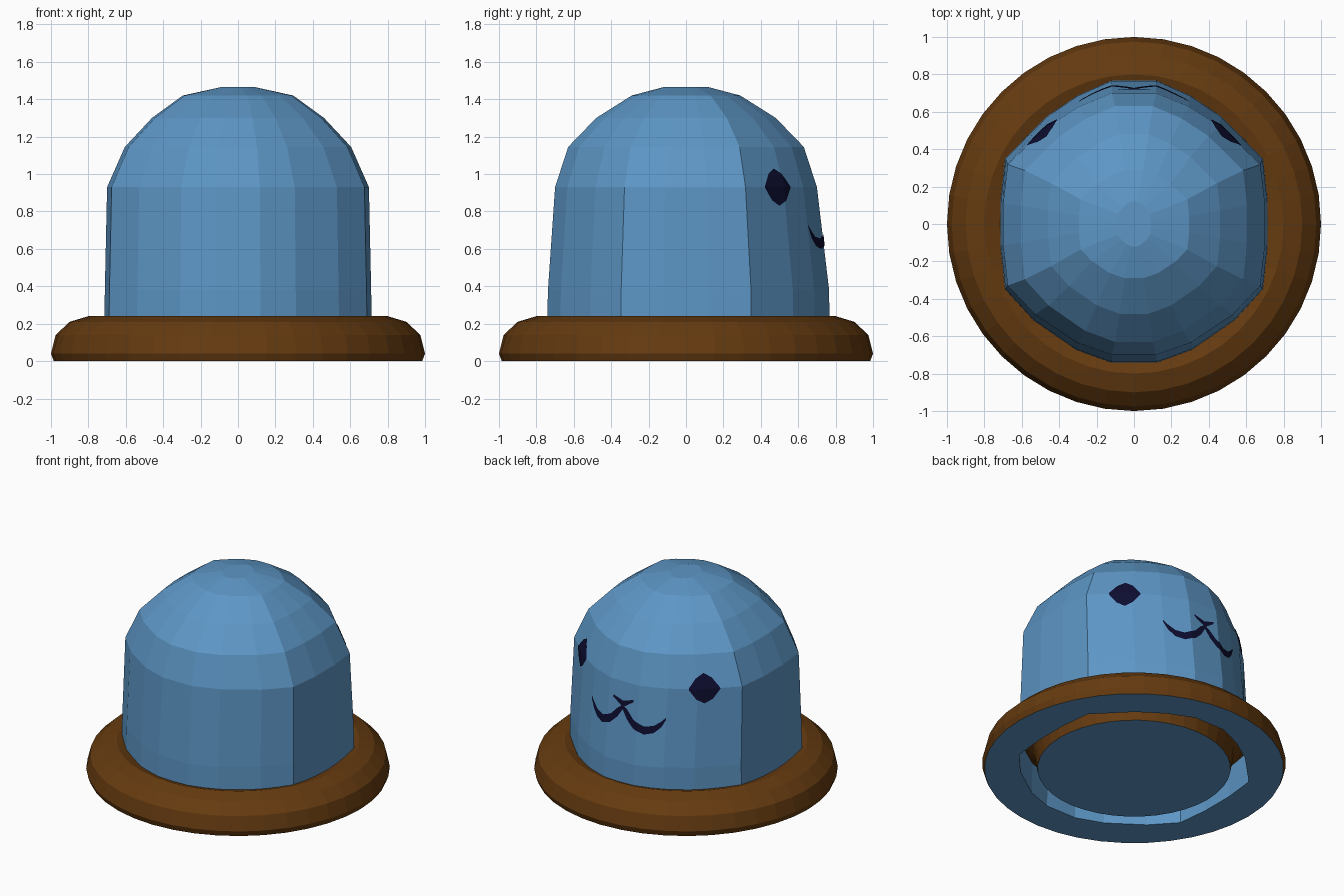
import bpy, bmesh, math
from mathutils import Vector
from mathutils.bvhtree import BVHTree

if "Cube" in bpy.data.objects:
    bpy.data.objects.remove(bpy.data.objects["Cube"])


def material(name, colour):
    m = bpy.data.materials.new(name)
    m.diffuse_color = (*colour, 1)
    m.use_nodes = True
    m.node_tree.nodes["Principled BSDF"].inputs["Base Color"].default_value = m.diffuse_color
    return m


BLUE = material("soft blue", (0.109, 0.305, 0.56))
BROWN = material("earth brown", (0.130, 0.043, 0.005))
NAVY = material("dark navy", (0.004, 0.004, 0.03))


def finish(bm, name, mat):
    me = bpy.data.meshes.new(name)
    bm.to_mesh(me)
    bm.free()
    me.materials.append(mat)
    ob = bpy.data.objects.new(name, me)
    bpy.context.collection.objects.link(ob)
    return ob


def loft(bm, loops):
    rows = [[bm.verts.new(p) for p in loop] for loop in loops]
    n = len(rows[0])
    for a, b in zip(rows, rows[1:]):
        for i in range(n):
            j = (i + 1) % n
            bm.faces.new((a[i], a[j], b[j], b[i]))
    return rows


def circle(r, z, n=40):
    return [(r * math.cos(math.tau * i / n), r * math.sin(math.tau * i / n), z) for i in range(n)]


# Body: a boxy-round outline lofted upward into a dome, open underneath
half = [(.12, .77), (.30, .69), (.47, .575), (.69, .35), (.715, .12),
        (.715, -.12), (.69, -.35), (.54, -.515), (.31, -.675), (.12, -.745)]
outline = half[::-1] + [(-x, y) for x, y in half]  # counter-clockwise from the front
# height, half width, front depth, back depth
sections = [(0, .718, .747, .77), (.38, .712, .738, .765), (.93, .70, .70, .70),
            (1.145, .605, .63, .63), (1.30, .46, .48, .48),
            (1.42, .295, .29, .29), (1.465, .09, .12, .12)]


def section(z, w, f, b):
    return [(x / .715 * w, y / .77 * b if y > 0 else y / .745 * f, z) for x, y in outline]


bm = bmesh.new()
rows = loft(bm, [section(*s) for s in sections])
bm.faces.new(rows[-1])
surface = BVHTree.FromBMesh(bm)
finish(bm, "body", BLUE)

# Mound: a half-ring of earth around the body
profile = [(.985, 0), (1, .04), (.975, .14), (.90, .21), (.80, .24),
           (.72, .215), (.66, .14), (.636, 0)]
bm = bmesh.new()
loft(bm, [circle(r, z) for r, z in profile])
finish(bm, "mound", BROWN)

# Underside: flat collar outside the body wall
bm = bmesh.new()
for loop in (circle(.985, 0), section(*sections[0])):
    vs = [bm.verts.new(p) for p in loop]
    for i, v in enumerate(vs):
        bm.edges.new((v, vs[(i + 1) % len(vs)]))
bmesh.ops.triangle_fill(bm, edges=bm.edges[:], use_beauty=True, normal=(0, 0, -1))
for f in bm.faces:
    f.normal_update()
    if f.normal.z > 0:
        f.normal_flip()
finish(bm, "underside_collar", BLUE)

# Underside: central disc
bm = bmesh.new()
bm.faces.new([bm.verts.new(p) for p in reversed(circle(.636, 0))])
finish(bm, "underside_disc", BLUE)


def on_body(angle, z):
    d = Vector((math.sin(math.radians(angle)), math.cos(math.radians(angle)), 0))
    hit = surface.ray_cast(Vector((0, 0, z)), d)[0]
    return hit + d * .005


def patch(bm, columns, steps=8, rows=6):
    """Thin plate on the body from columns of (angle from back, low z, high z)."""
    cols = []
    for k, (a, b) in enumerate(zip(columns, columns[1:])):
        last = k == len(columns) - 2
        for s in range(steps + last):
            cols.append([p + (q - p) * s / steps for p, q in zip(a, b)])
    grid = [[bm.verts.new(on_body(a, lo + (hi - lo) * r / rows)) for r in range(rows + 1)]
            for a, lo, hi in cols]
    for p, q in zip(grid, grid[1:]):
        for r in range(rows):
            bm.faces.new((p[r], p[r + 1], q[r + 1], q[r]))


def face_part(name, patches):
    bm = bmesh.new()
    for columns in patches:
        patch(bm, columns)
    bmesh.ops.remove_doubles(bm, verts=bm.verts, dist=.0005)
    for f in bm.faces:
        f.normal_update()
        if f.normal.dot(f.calc_center_median()) < 0:
            f.normal_flip()
    finish(bm, name, NAVY)


# Eyes: rounded diamonds
lid = [(-8.5, .005), (-4.5, .07), (0, .1), (4.5, .07), (8.5, .005)]
face_part("eyes", [[(s * 45 + a, .93 - h, .93 + h) for a, h in lid] for s in (-1, 1)])

# Mouth: two curved strokes meeting in the middle
stroke = [(0, .74, .77), (3, .68, .745), (7, .63, .69), (13, .60, .655),
          (18, .615, .665), (22, .66, .70), (24.5, .715, .73)]
face_part("mouth", [[(s * a, lo, hi) for a, lo, hi in stroke] for s in (-1, 1)])

# Nose: small notched triangle above the mouth
face_part("nose", [[(-6.5, .81, .825), (0, .755, .80), (6.5, .81, .825)]])
